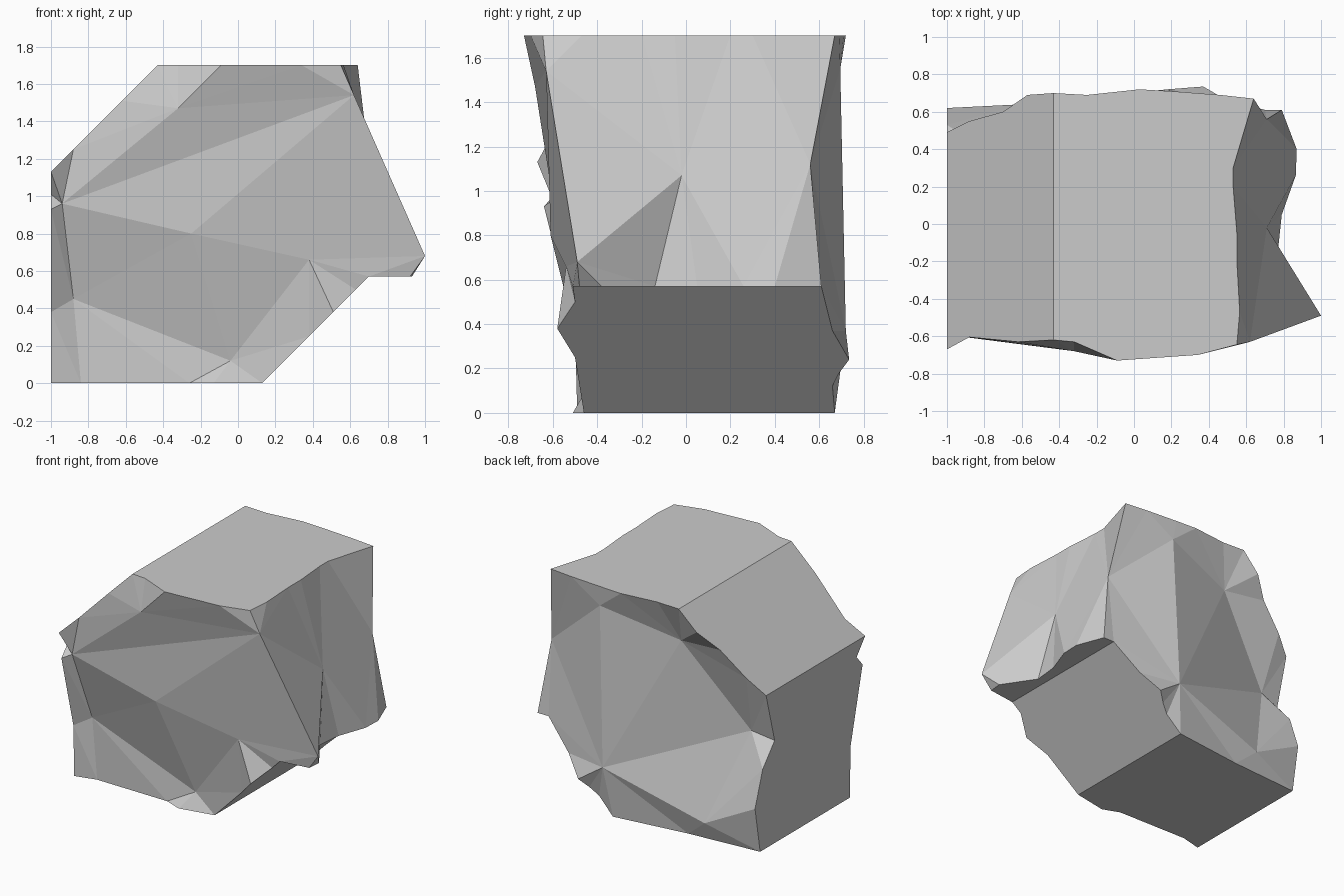
import bpy, bmesh
from mathutils import Vector
from mathutils.geometry import delaunay_2d_cdt

if "Cube" in bpy.data.objects:
    bpy.data.objects.remove(bpy.data.objects["Cube"])

# Each cut plane of the boulder turns a 2D outline into 3D points
def left(*p):   return [(-1.0, y, z) for y, z in p]
def base(*p):   return [(x, y, 0.0) for x, y in p]
def under(*p):  return [(z + 0.13, y, z) for y, z in p]
def ledge(*p):  return [(x, y, 0.57) for x, y in p]
def top(*p):    return [(x, y, 1.7) for x, y in p]
def slope(*p):  return [(x, y, x + 2.13) for x, y in p]

# Jagged edges round the front side
f_left = left((-.67, 1.13), (-.57, 1.01), (-.64, .93), (-.50, .38), (-.49, 0))
f_base = base((-1, -.49), (-.84, -.45), (-.26, -.46), (-.13, -.51), (.13, -.46))
f_under = under((-.46, 0), (-.50, .25), (-.58, .38), (-.50, .50), (-.51, .57))
f_ledge = ledge((.70, -.51), (.92, -.48))
f_tip = [(.92, -.48, .57), (1, -.49, .68)]
f_corner = [(1, -.49, .68), (.62, -.63, 1.54), (.55, -.645, 1.7)]
f_top = top((.55, -.645), (.34, -.70), (-.09, -.73), (-.32, -.63), (-.43, -.62))
f_slope = slope((-.43, -.62), (-.62, -.63), (-.88, -.605), (-1, -.67))

# Jagged edges round the back side
b_left = left((.49, 1.13), (.39, .76), (.53, .60), (.62, .34), (.56, 0))
b_base = base((-1, .56), (-.44, .60), (.13, .67))
b_under = under((.67, 0), (.66, .12), (.69, .18), (.735, .24), (.66, .37), (.61, .57))
b_ledge = ledge((.70, .61), (.79, .61))
b_corner = [(.79, .61, .57), (.71, .56, 1.12), (.64, .67, 1.7)]
b_top = top((.64, .67), (.46, .69), (.20, .71), (.03, .72), (-.25, .69), (-.43, .70))
b_slope = slope((-.43, .70), (-.57, .69), (-.70, .60), (-.88, .55), (-1, .49))

# Jagged edges of the right side
r_ledge = ledge((.92, -.48), (.93, -.38), (.77, -.14), (.79, .05),
                (.865, .26), (.87, .40), (.79, .61))
r_top = top((.55, -.645), (.565, -.47), (.55, -.20), (.55, -.05), (.53, .20),
            (.53, .30), (.64, .67))

bm = bmesh.new()
cache = {}


def vert(p):
    key = tuple(round(c, 3) for c in p)
    if key not in cache:
        cache[key] = bm.verts.new(key)
    return cache[key]


def join(*segments):
    """Chain edge runs into one closed loop without repeated points."""
    loop = []
    for seg in segments:
        for p in seg:
            p = tuple(round(c, 3) for c in p)
            if p not in loop:
                loop.append(p)
    return loop


def flat(*segments):
    bm.faces.new([vert(p) for p in join(*segments)])


def rough(loop, inner, ridges, axes):
    """Triangulate a chipped side, keeping the given ridge lines."""
    pts = loop + inner
    n = len(loop)
    edges = [(i, (i + 1) % n) for i in range(n)]
    find = lambda p: n + p if isinstance(p, int) else loop.index(p)
    edges += [(find(a), find(b)) for a, b in ridges]
    flat_pts = [Vector((p[axes[0]], p[axes[1]])) for p in pts]
    res = delaunay_2d_cdt(flat_pts, edges, [], 1, 1e-5)
    for tri in res[2]:
        vs = [vert(pts[res[3][i][0]]) for i in tri]
        if len(set(vs)) == 3 and not bm.faces.get(vs):
            bm.faces.new(vs)


# Chipped front
rough(join(f_left, f_base, f_under, f_ledge, f_tip, f_corner, f_top, f_slope),
      [(-.94, -.60, .96), (-.88, -.45, .45), (-.25, -.61, .80),
       (-.04, -.44, .12), (.38, -.54, .66), (-.32, -.68, 1.47)],
      [(0, 5), (5, (-.09, -.73, 1.7)), (5, (.62, -.63, 1.54)), (0, 2), (2, 4),
       (4, (1, -.49, .68)), (1, 2), (1, 3), (2, 3), (0, (.62, -.63, 1.54))], (0, 2))

# Chipped back
rough(join(b_left, b_base, b_under, b_ledge, b_corner, b_top, b_slope),
      [(.18, .72, .37), (.22, .695, 1.55), (-.36, .57, 1.40),
       (-.83, .42, .80), (-.60, .64, .135)],
      [(0, 1), (0, 2), (0, 3), (0, 4), (1, 2), (2, 3), (0, (.71, .56, 1.12))], (0, 2))

# Chipped right side
rough(join(f_tip, f_corner, r_top, b_corner[::-1], r_ledge[::-1]),
      [(.71, -.02, 1.07)],
      [(0, (1, -.49, .68)), (0, (.77, -.14, .57)), (0, (.62, -.63, 1.54))], (1, 2))

# Flat cut planes
flat(f_left, b_left[::-1])
flat(f_base, b_base[::-1])
flat(f_under, b_under[::-1])
flat(f_ledge, r_ledge, b_ledge[::-1])
flat(f_top[::-1], r_top, b_top)
flat(f_slope, b_slope[::-1])

bmesh.ops.recalc_face_normals(bm, faces=bm.faces[:])
mesh = bpy.data.meshes.new("boulder")
bm.to_mesh(mesh)
bm.free()
bpy.context.collection.objects.link(bpy.data.objects.new("boulder", mesh))
